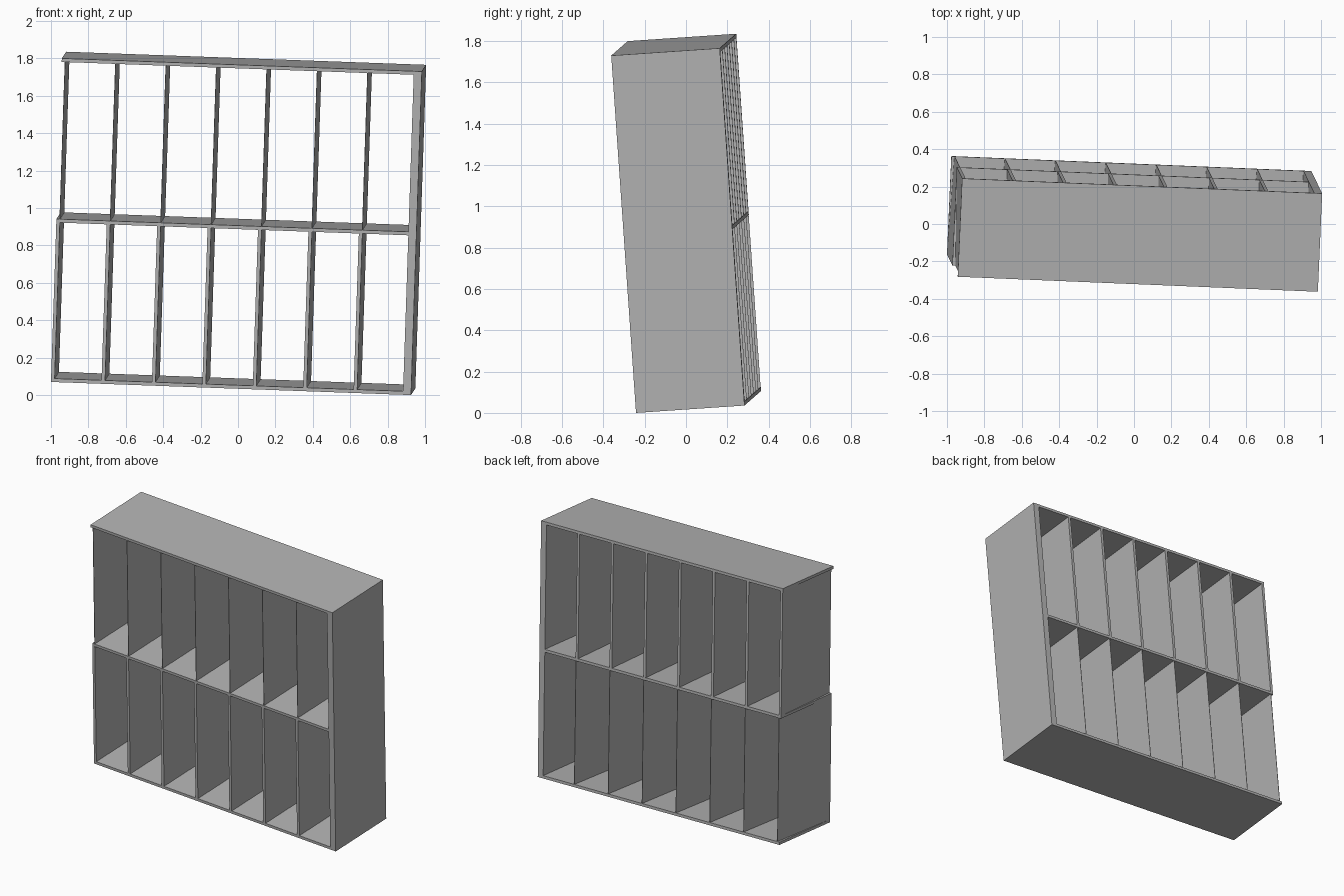
import bpy, bmesh
from mathutils import Matrix, Vector

cube = bpy.data.objects.get("Cube")
if cube:
    bpy.data.objects.remove(cube, do_unlink=True)

# Single plain grey finish
grey = bpy.data.materials.new("plain_grey")
grey.use_nodes = True
colour = (0.45, 0.45, 0.45, 1)
grey.diffuse_color = colour
grey.node_tree.nodes["Principled BSDF"].inputs["Base Color"].default_value = colour

# The whole unit leans slightly: local axes are width, depth, height
wide = Vector((1.925, -0.08, -0.07)).normalized()
deep = Vector((0.057, -0.12, 1.73)).cross(wide).normalized()
tall = wide.cross(deep)
lean = Matrix((wide, deep, tall)).transposed().to_4x4()
place = Matrix.Translation((-1.0, -0.162, 0.07)) @ lean

WIDTH, DEPTH, HEIGHT = 1.928, 0.527, 1.735
BOARD, SIDE, PITCH, MIDDLE = 0.019, 0.043, 0.27, 0.855


def board(name, low, high, thin_front=0.0, thin_back=0.0):
    """Board between two local corners; its right face can step in at front or back."""
    low, high = Vector(low), Vector(high)
    size = high - low
    bm = bmesh.new()
    bmesh.ops.create_cube(bm, size=1)
    for v in bm.verts:
        inset = 0.0
        if v.co.x < 0:
            inset = thin_front if v.co.y < 0 else thin_back
        v.co = low + (v.co + Vector((0.5, 0.5, 0.5))) * size
        v.co.x += inset
    bmesh.ops.transform(bm, matrix=place, verts=bm.verts)
    bmesh.ops.recalc_face_normals(bm, faces=bm.faces)
    mesh = bpy.data.meshes.new(name)
    bm.to_mesh(mesh)
    bm.free()
    mesh.materials.append(grey)
    bpy.context.collection.objects.link(bpy.data.objects.new(name, mesh))


# Outer frame and shelves
inner = WIDTH - SIDE
board("top_board", (0, 0, HEIGHT - BOARD), (WIDTH, DEPTH, HEIGHT))
board("side_panel", (inner, 0, 0), (WIDTH, DEPTH, HEIGHT - BOARD))
board("bottom_board", (0, 0, 0), (inner, DEPTH, BOARD))
board("middle_shelf", (0, 0, MIDDLE), (inner, DEPTH, MIDDLE + BOARD))

# Dividers: lower row tapers towards the back, upper row towards the front
taper = BOARD * 0.85
for i in range(7):
    x = i * PITCH
    board(f"lower_divider_{i + 1}", (x, 0, BOARD),
          (x + BOARD, DEPTH, MIDDLE), thin_back=taper)
    board(f"upper_divider_{i + 1}", (x, 0, MIDDLE + BOARD),
          (x + BOARD, DEPTH, HEIGHT - BOARD), thin_front=taper)
